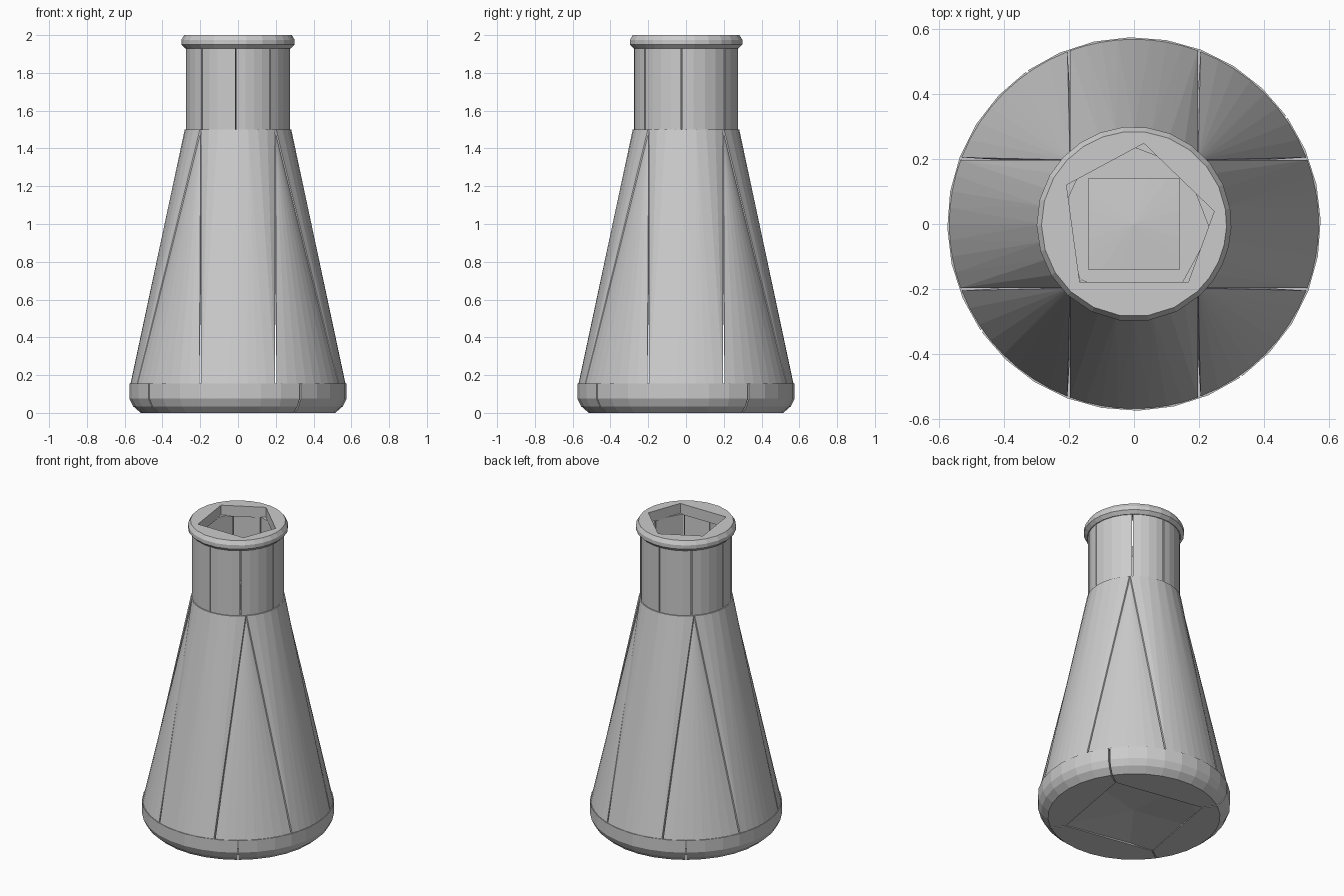
import bpy, bmesh
from math import sin, cos, asin, radians, pi

if "Cube" in bpy.data.objects:
    bpy.data.objects.remove(bpy.data.objects["Cube"])


def ring(r, z, a0, a1, n):
    """Points along an arc, angles in radians."""
    return [(r * cos(a0 + (a1 - a0) * i / n), r * sin(a0 + (a1 - a0) * i / n), z)
            for i in range(n + 1)]


def hull(name, pts):
    """Convex faceted panel around a set of points."""
    bm = bmesh.new()
    for p in pts:
        bm.verts.new(p)
    res = bmesh.ops.convex_hull(bm, input=bm.verts[:])
    junk = {g for g in res["geom_interior"] + res["geom_unused"]
            if isinstance(g, bmesh.types.BMVert)}
    bmesh.ops.delete(bm, geom=list(junk), context="VERTS")
    bmesh.ops.dissolve_limit(bm, angle_limit=radians(0.5),
                             verts=bm.verts[:], edges=bm.edges[:])
    bmesh.ops.recalc_face_normals(bm, faces=bm.faces[:])
    me = bpy.data.meshes.new(name)
    bm.to_mesh(me)
    bm.free()
    ob = bpy.data.objects.new(name, me)
    bpy.context.collection.objects.link(ob)


# Conical body: four broad wall panels and four tapering corner panels
Z0, Z1, R0, R1, WALL = 0.15, 1.5, 0.57, 0.282, 0.04
for k in range(4):
    mid = k * pi / 2
    wall, corner = [], []
    for r, z in ((R0, Z0), (R1, Z1)):
        for rr in (r, r - WALL):
            h = asin(0.197 / rr)
            wall += ring(rr, z, mid - h, mid + h, 8)
            g = asin(min(0.205 / rr, 0.705))
            if z == Z0:
                corner += ring(rr, z, mid + g, mid + pi / 2 - g, 8)
    corner += ring(R1, Z1 - 0.03, mid + pi / 4 - .01, mid + pi / 4 + .01, 1)
    corner += ring(R1 - 0.02, Z1 - 0.03, mid + pi / 4 - .01, mid + pi / 4 + .01, 1)
    hull("body_wall_panel", wall)
    hull("body_corner_panel", corner)

# Neck: thin upright panels with narrow seams
cuts = [-52, -5, 48, 90, 132, 178, 226, 268, 308]
for a, b in zip(cuts, cuts[1:]):
    pts = []
    for z in (1.48, 1.935):
        for r in (0.275, 0.235):
            pts += ring(r, z, radians(a + 0.6), radians(b - 0.6), 4)
    hull("neck_panel", pts)

# Rolled lip around a five-sided mouth
mouth = [(150, .24), (83, .25), (9, .25), (-47, .245), (-133, .245)]
for i, (a, ra) in enumerate(mouth):
    b, rb = mouth[(i + 1) % 5]
    if b > a:
        b -= 360
    a, b = radians(a), radians(b)
    pts = []
    for r, z in ((.28, 1.93), (.30, 1.95), (.30, 1.975), (.285, 2.0)):
        pts += ring(r, z, a, b, 5)
    for z in (1.93, 2.0):
        pts += [(ra * cos(a), ra * sin(a), z), (rb * cos(b), rb * sin(b), z)]
    hull("lip_segment", pts)

# Rounded foot in four ring panels
for k in range(4):
    a0, a1 = radians(-55 + 90 * k + .4), radians(35 + 90 * k - .4)
    pts = []
    for r, z in ((.575, .155), (.575, .075), (.555, .035), (.515, 0), (.42, 0), (.52, .155)):
        pts += ring(r, z, a0, a1, 8)
    hull("foot_segment", pts)

# Slightly raised floor of wedges
for k in range(5):
    a0, a1 = radians(90 + 72 * k), radians(162 + 72 * k)
    pts = [(0, 0, .045), (0, 0, .085)]
    pts += ring(.46, .005, a0, a1, 4) + ring(.46, .05, a0, a1, 4)
    hull("floor_wedge", pts)
